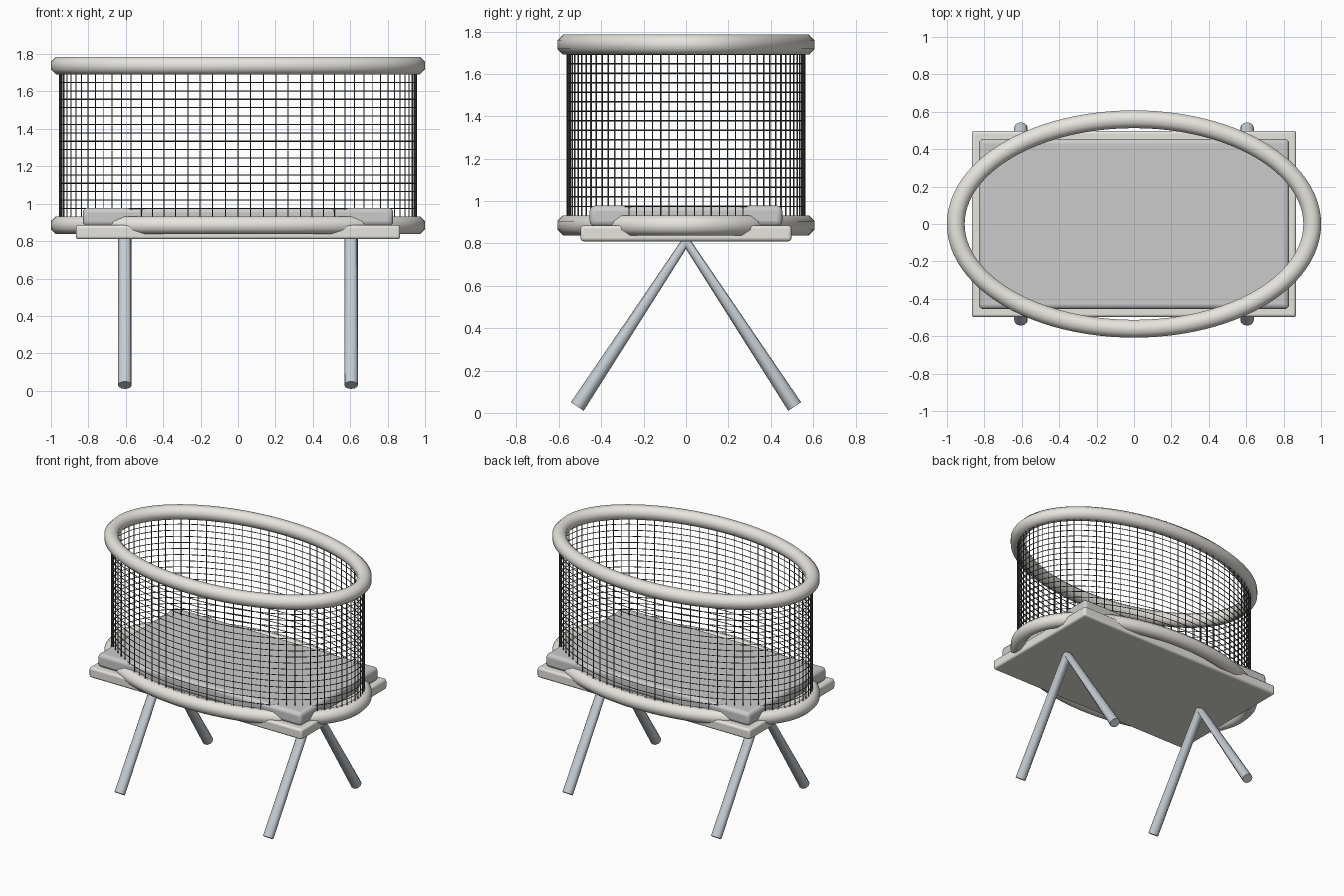
import bpy, bmesh
from math import sin, cos, pi, hypot
from mathutils import Vector

if "Cube" in bpy.data.objects:
    bpy.data.objects.remove(bpy.data.objects["Cube"])

A, B = 0.953, 0.56            # half axes of the oval
Z_LOW, Z_TOP = 0.885, 1.738   # rail heights
COLS, ROWS = 88, 19           # netting divisions


def material(name, rgb):
    m = bpy.data.materials.new(name)
    m.diffuse_color = (*rgb, 1)
    m.use_nodes = True
    m.node_tree.nodes["Principled BSDF"].inputs["Base Color"].default_value = m.diffuse_color
    return m


CREAM = material("cream", (0.80, 0.78, 0.73))
STEEL = material("steel", (0.56, 0.61, 0.65))
DARK = material("dark_net", (0.10, 0.10, 0.10))
GREY = material("grey_fabric", (0.58, 0.58, 0.59))


def loft(name, rings, mat, loop=True, closed=False, caps=False):
    """Skin a list of equal-sized vertex rings."""
    bm = bmesh.new()
    rows = [[bm.verts.new(p) for p in r] for r in rings]
    n = len(rows[0])
    pairs = list(zip(rows, rows[1:])) + ([(rows[-1], rows[0])] if closed else [])
    for a, b in pairs:
        for i in range(n if loop else n - 1):
            j = (i + 1) % n
            bm.faces.new((a[i], a[j], b[j], b[i]))
    if caps:
        bm.faces.new(rows[0])
        bm.faces.new(rows[-1])
    bmesh.ops.recalc_face_normals(bm, faces=bm.faces)
    me = bpy.data.meshes.new(name)
    bm.to_mesh(me)
    bm.free()
    ob = bpy.data.objects.new(name, me)
    bpy.context.collection.objects.link(ob)
    me.materials.append(mat)
    return ob


def smooth(ob, angle):
    bpy.ops.object.select_all(action='DESELECT')
    ob.select_set(True)
    bpy.context.view_layer.objects.active = ob
    bpy.ops.object.shade_smooth_by_angle(angle=angle)


def oval_rail(name, z, r=0.0475, sides=8, steps=96):
    """Octagonal tube swept round the oval."""
    rr = r / cos(pi / sides)
    rings = []
    for k in range(steps):
        t = 2 * pi * k / steps
        nx, ny = B * cos(t), A * sin(t)
        l = hypot(nx, ny)
        ring = []
        for i in range(sides):
            a = 2 * pi * (i + 0.5) / sides
            d = rr * cos(a)
            ring.append((A * cos(t) + d * nx / l, B * sin(t) + d * ny / l, z + rr * sin(a)))
        rings.append(ring)
    smooth(loft(name, rings, CREAM, closed=True), pi / 3)


def slab(name, hx, hy, z0, z1, bevel, mat):
    """Rounded rectangular board."""
    rings = [[(x * hx, y * hy, z) for x, y in ((-1, -1), (1, -1), (1, 1), (-1, 1))]
             for z in (z0, z1)]
    ob = loft(name, rings, mat, caps=True)
    m = ob.modifiers.new("rounding", 'BEVEL')
    m.width, m.segments = bevel, 3
    smooth(ob, pi / 6)


def leg_pair(name, x, r=0.0365, sides=12):
    """One bent tube forming an inverted V, pinched at the bend."""
    foot, apex = Vector((x, -0.513, 0.03)), Vector((x, 0, 0.81))
    d = (apex - foot).normalized()
    stations = [(foot, d), (apex, Vector((0, 1, 0))),
                (Vector((x, 0.513, 0.03)), Vector((0, d.y, -d.z)))]
    side = Vector((1, 0, 0))
    rings = []
    for p, t in stations:
        up = side.cross(t)
        rings.append([p + r * (cos(2 * pi * i / sides) * side + sin(2 * pi * i / sides) * up)
                      for i in range(sides)])
    smooth(loft(name, rings, STEEL, caps=True), pi / 4)


# Oval top and bottom rails
oval_rail("top_rail", Z_TOP)
oval_rail("bottom_rail", Z_LOW)

# Wire netting wall
wall = [[(A * cos(2 * pi * k / COLS), B * sin(2 * pi * k / COLS),
          Z_LOW + (Z_TOP - Z_LOW) * j / ROWS) for k in range(COLS)]
        for j in range(ROWS + 1)]
net = loft("netting", wall, DARK)
wire = net.modifiers.new("wires", 'WIREFRAME')
wire.thickness = 0.008
wire.use_even_offset = False

# Base board and mattress
slab("base_board", 0.867, 0.498, 0.81, 0.885, 0.015, CREAM)
slab("mattress", 0.83, 0.455, 0.88, 0.978, 0.025, GREY)

# Inverted-V leg pairs
for label, x in (("left", -0.605), ("right", 0.605)):
    leg_pair(label + "_leg_pair", x)
